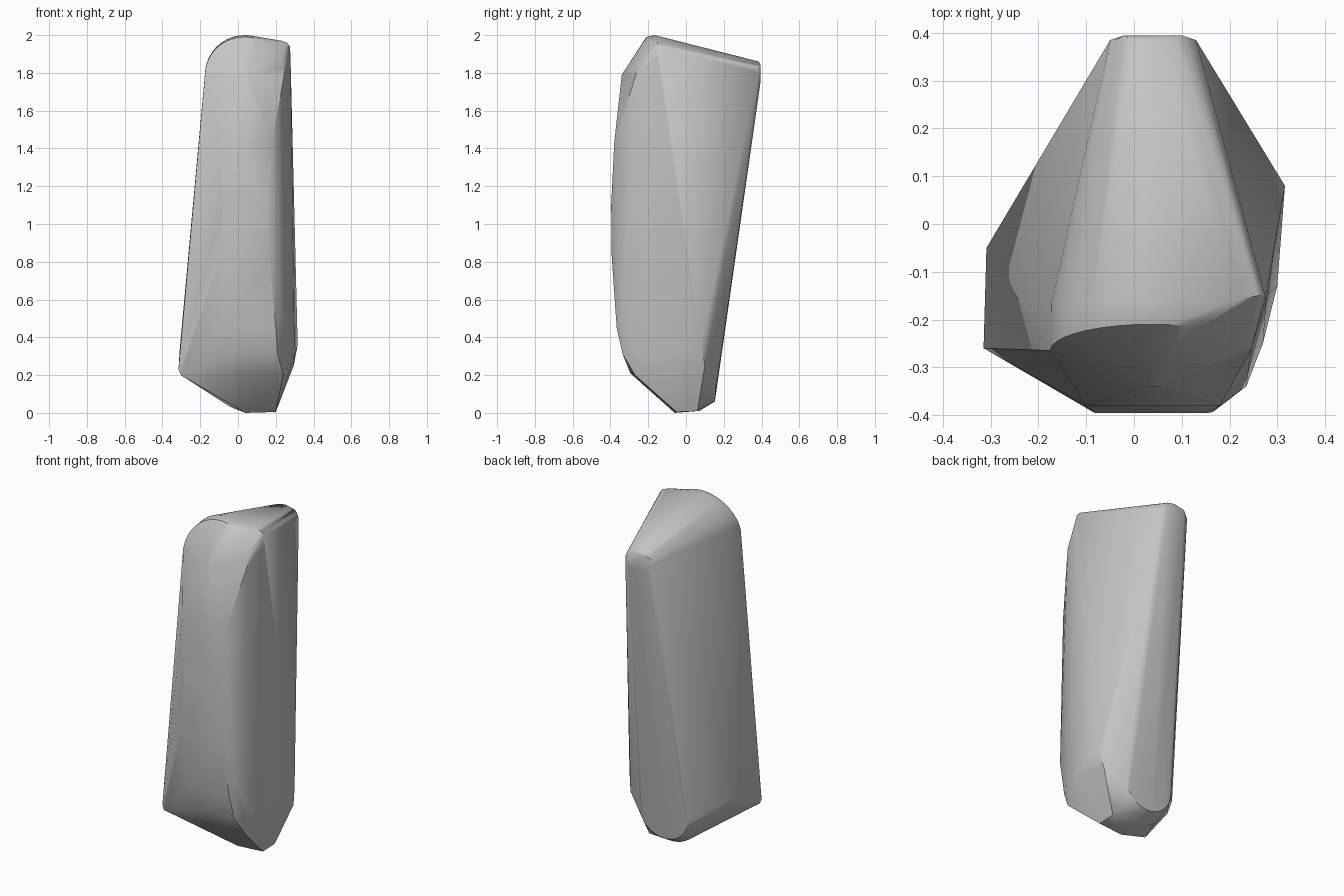
import bpy, bmesh
from math import sin, cos, radians

cube = bpy.data.objects.get("Cube")
if cube:
    bpy.data.objects.remove(cube)

grey = bpy.data.materials.new("plain grey")
grey.use_nodes = True
colour = (0.55, 0.55, 0.55, 1)
grey.diffuse_color = colour
grey.node_tree.nodes["Principled BSDF"].inputs["Base Color"].default_value = colour


def arc(cx, cz, rx, rz, y, lean, start, end, steps):
    """Points on an arc in the xz plane, leaning in y as it rises."""
    result = []
    for i in range(steps + 1):
        a = radians(start + (end - start) * i / steps)
        result.append((cx + rx * cos(a), y + lean * sin(a), cz + rz * sin(a)))
    return result


points = []
# Rounded top: front rim, then crown
points += arc(0.035, 1.79, 0.21, 0.2, -0.265, 0.055, 0, 180, 18)
points += arc(0.035, 1.79, 0.21, 0.21, -0.165, 0, 70, 180, 12)
points += [(0.23, -0.155, 1.97), (0.26, -0.15, 1.96), (0.275, -0.15, 1.94), (0.278, -0.15, 1.88)]
# Narrow upper back end
points += arc(0.04, 1.8, 0.09, 0.06, 0.385, 0, 0, 180, 6)
for x in (-0.02, 0.1):
    points += [(x, 0.395, 1.84), (x, 0.393, 1.74)]

# Bowed front: left x, right x, y, z
for left, right, y, z in [(0.03, 0.05, -0.34, 1.79), (-0.1, 0.18, -0.38, 1.43),
                          (-0.08, 0.15, -0.396, 1.1), (-0.085, 0.165, -0.394, 0.84),
                          (-0.06, 0.2, -0.367, 0.45), (0.0, 0.21, -0.335, 0.31)]:
    points += [(left, y, z), (right, y, z)]
points += [(0.05, -0.295, 0.21), (0.24, -0.27, 0.2)]

# Lower side corners
points += [(-0.315, -0.26, 0.23), (-0.302, -0.265, 0.2), (-0.309, -0.05, 0.33), (-0.285, -0.06, 0.25)]
points += [(0.235, -0.34, 0.5), (0.27, -0.25, 0.33), (0.3, -0.13, 0.31),
           (0.316, 0.08, 0.36), (0.295, 0.1, 0.25)]

# Rounded foot: back rim, then base
points += arc(0.035, 0.215, 0.16, 0.155, 0.163, 0.01, 180, 360, 16)
points += arc(0.05, 0.21, 0.2, 0.2, 0.07, 0, 190, 275, 10)
points += [(0.2, -0.05, 0.005), (0.2, 0.06, 0.01), (0.04, -0.06, 0.0)]

# Skin the rims and corners as one convex body
bm = bmesh.new()
for p in points:
    bm.verts.new(p)
hull = bmesh.ops.convex_hull(bm, input=bm.verts)
loose = {g for g in hull["geom_interior"] + hull["geom_unused"] if isinstance(g, bmesh.types.BMVert)}
bmesh.ops.delete(bm, geom=list(loose), context='VERTS')
bmesh.ops.dissolve_limit(bm, angle_limit=radians(1), verts=bm.verts, edges=bm.edges)
bmesh.ops.recalc_face_normals(bm, faces=bm.faces)
mesh = bpy.data.meshes.new("body")
bm.to_mesh(mesh)
bm.free()
mesh.materials.append(grey)
body = bpy.data.objects.new("body", mesh)
bpy.context.collection.objects.link(body)
bpy.context.view_layer.objects.active = body
body.select_set(True)
bpy.ops.object.shade_smooth_by_angle(angle=radians(30))
